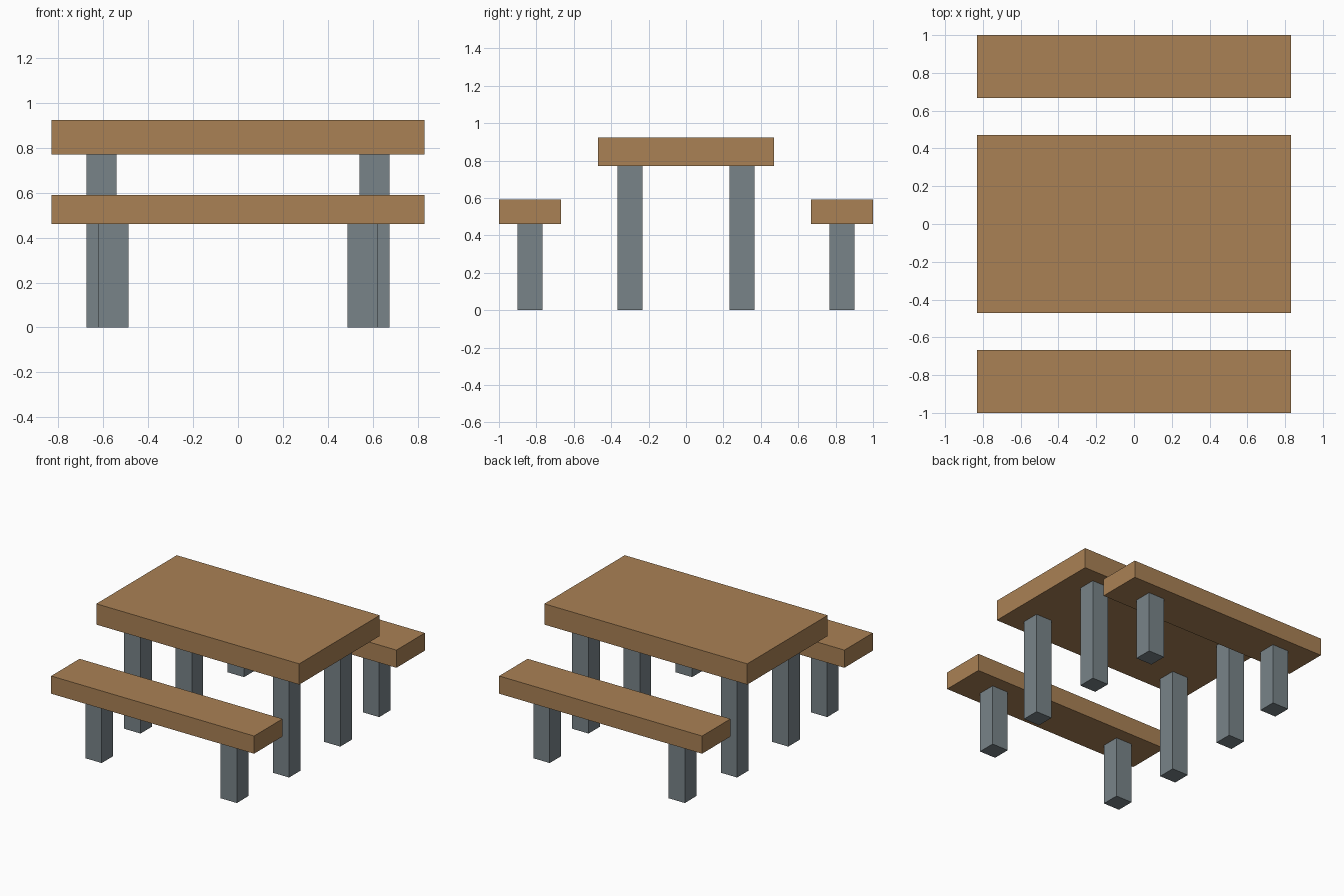
import bpy
import bmesh
from mathutils import Vector

if "Cube" in bpy.data.objects:
    bpy.data.objects.remove(bpy.data.objects["Cube"])


def material(name, color):
    mat = bpy.data.materials.new(name)
    mat.diffuse_color = color
    mat.use_nodes = True
    mat.node_tree.nodes["Principled BSDF"].inputs["Base Color"].default_value = mat.diffuse_color
    return mat


wood = material("wood", (0.40, 0.22, 0.09, 1))
metal = material("grey_metal", (0.19, 0.23, 0.25, 1))


def box(name, x, y, z, mat):
    """Box from (min, max) ranges, with its origin at the centre."""
    lo, hi = (Vector(c) for c in zip(x, y, z))
    size, centre = hi - lo, (lo + hi) / 2
    bm = bmesh.new()
    bmesh.ops.create_cube(bm, size=1)
    bmesh.ops.scale(bm, vec=size, verts=bm.verts)
    mesh = bpy.data.meshes.new(name)
    bm.to_mesh(mesh)
    bm.free()
    mesh.materials.append(mat)
    obj = bpy.data.objects.new(name, mesh)
    obj.location = centre
    bpy.context.collection.objects.link(obj)
    return obj


def span(centre, width):
    return centre - width / 2, centre + width / 2


LENGTH, LEG = 1.664, 0.134
TABLE_UNDER, BENCH_UNDER = 0.77, 0.46

# Table top
box("table_top", span(0, LENGTH), span(0, 0.942), (TABLE_UNDER, 0.924), wood)

for side, sy in (("front", -1), ("back", 1)):
    # Bench seat
    box(f"{side}_bench_seat", span(0, LENGTH), span(sy * 0.8335, 0.333),
        (BENCH_UNDER, 0.591), wood)
    for end, sx in (("left", -1), ("right", 1)):
        # Table leg and bench leg
        box(f"{side}_{end}_table_leg", span(sx * 0.609, LEG),
            span(sy * 0.3, LEG), (0, TABLE_UNDER), metal)
        box(f"{side}_{end}_bench_leg", span(sx * 0.554, LEG),
            span(sy * 0.8335, LEG), (0, BENCH_UNDER), metal)
